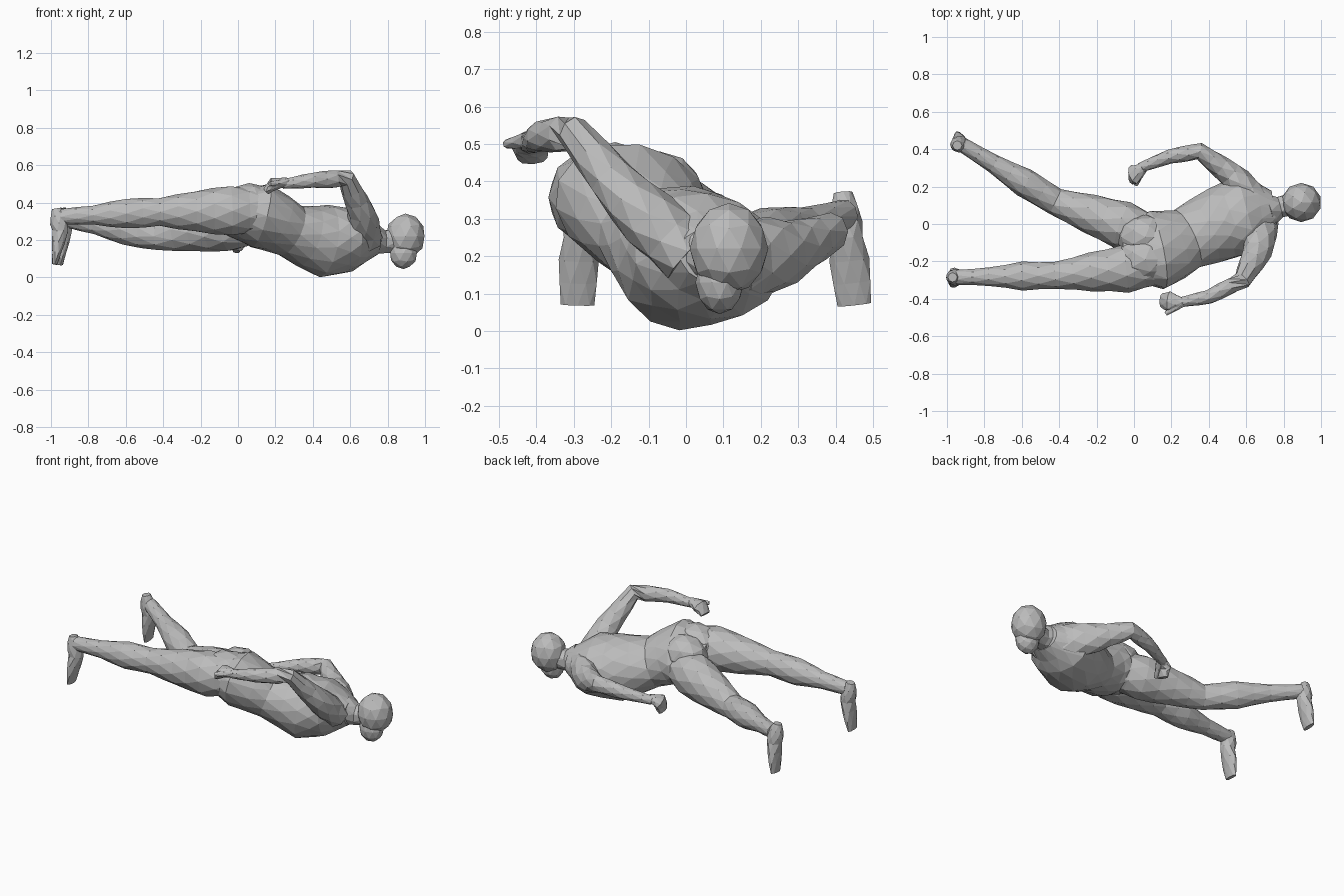
import bpy, bmesh, math
from mathutils import Vector

cube = bpy.data.objects.get("Cube")
if cube:
    bpy.data.objects.remove(cube, do_unlink=True)

grey = bpy.data.materials.new("plain grey")
grey.use_nodes = True
shade = (.5, .5, .5, 1)
grey.diffuse_color = shade
grey.node_tree.nodes["Principled BSDF"].inputs["Base Color"].default_value = shade

ACROSS = Vector((0, 1, 0))
ALONG = Vector((1, 0, 0))


def finish(name, bm):
    """Turn the mesh into a flat-shaded object of the single colour."""
    bmesh.ops.recalc_face_normals(bm, faces=bm.faces)
    mesh = bpy.data.meshes.new(name)
    bm.to_mesh(mesh)
    bm.free()
    mesh.materials.append(grey)
    obj = bpy.data.objects.new(name, mesh)
    bpy.context.collection.objects.link(obj)


def sample(values, t):
    """Blend between evenly spaced values, with t running from start to end."""
    position = t * (len(values) - 1)
    index = min(int(position), len(values) - 2)
    return values[index] + (values[index + 1] - values[index]) * (position - index)


def loft(name, path, widths, depths, sides_along, rings, sides=8):
    """Skin oval rings along a path, with the width lying along a side direction."""
    bm = bmesh.new()
    points = [Vector(p) for p in path]
    steps = [i / (rings - 1) for i in range(rings)]
    centres = [sample(points, t) for t in steps]
    loops = []
    for i, t in enumerate(steps):
        tangent = (centres[min(i + 1, rings - 1)] - centres[max(i - 1, 0)]).normalized()
        side = sample(sides_along, t)
        side = (side - tangent * side.dot(tangent)).normalized()
        up = tangent.cross(side)
        width, depth = sample(widths, t), sample(depths, t)
        loop = []
        for k in range(sides):
            angle = math.tau * (k + (i % 2) / 2) / sides
            offset = side * math.cos(angle) * width + up * math.sin(angle) * depth
            loop.append(bm.verts.new(centres[i] + offset))
        loops.append(loop)
    # Staggered triangles give the faceted skin
    for i, (a, b) in enumerate(zip(loops, loops[1:])):
        for k in range(sides):
            n = (k + 1) % sides
            if i % 2:
                bm.faces.new((a[k], a[n], b[n]))
                bm.faces.new((a[k], b[n], b[k]))
            else:
                bm.faces.new((a[k], a[n], b[k]))
                bm.faces.new((a[n], b[n], b[k]))
    bm.faces.new(loops[0])
    bm.faces.new(loops[-1])
    finish(name, bm)


def ball(name, centre, size):
    """Faceted ellipsoid."""
    bm = bmesh.new()
    bmesh.ops.create_icosphere(bm, subdivisions=2, radius=1)
    for vert in bm.verts:
        vert.co = Vector(c + v * s for c, v, s in zip(centre, vert.co, size))
    finish(name, bm)


def arm(side, path, upper_depth):
    radii = [.08, .08, .06, .045, .042, .035, .026]
    depths = [r * sample([upper_depth, 1.15, 1], i / 6) for i, r in enumerate(radii)]
    loft(side + "_arm", path, radii, depths, [Vector((.5, .8, 0))] * 2, rings=13)


def hand(side, wrist, knuckles, fingertips, thumb_tip):
    loft(side + "_hand", [wrist, knuckles, fingertips], [.026, .055, .04], [.025, .035, .02],
         [ACROSS] * 2, rings=5)
    radii = [.025, .012]
    loft(side + "_thumb", [wrist, thumb_tip], radii, radii, [ALONG + ACROSS] * 2, rings=3, sides=6)


def leg(side, path):
    radii = [.1, .13, .105, .073, .078, .05, .04]
    loft(side + "_leg", path, radii, [r * 1.05 for r in radii], [ACROSS] * 2, rings=13, sides=10)


def foot(side, heel, instep, toe):
    loft(side + "_foot", [heel, instep, toe], [.025, .045, .045, .058, .045],
         [.025, .05, .045, .03, .015], [ACROSS] * 2, rings=7)


# Torso, twisting from the rolled hips to the flatter shoulders
loft("torso",
     [(-.06, -.14, .33), (.12, -.14, .33), (.28, -.08, .25),
      (.46, 0, .195), (.61, .06, .2), (.75, .08, .2)],
     [.14, .22, .17, .2, .21, .1], [.1, .17, .14, .195, .165, .075],
     [Vector((0, -.9, .4)), Vector((.2, -.9, .2))], rings=11, sides=14)
ball("right_buttock", (.06, -.19, .38), (.16, .13, .125))
ball("left_buttock", (.06, -.07, .36), (.15, .12, .12))

# Neck, head and jaw, with the face turned down
loft("neck", [(.71, .07, .21), (.78, .09, .19), (.86, .11, .2)], [.1, .06, .06], [.09, .065, .065],
     [ACROSS] * 2, rings=3)
ball("head", (.895, .115, .22), (.107, .105, .122))
ball("jaw", (.885, .09, .13), (.075, .065, .085))

# Right arm with the elbow raised above the back, left arm bent outward
arm("right", [(.69, .01, .2), (.66, -.15, .35), (.58, -.3, .53), (.4, -.39, .52), (.24, -.42, .5)], 1.1)
hand("right", (.26, -.42, .51), (.19, -.415, .5), (.15, -.41, .46), (.17, -.48, .5))
arm("left", [(.65, .13, .19), (.51, .27, .21), (.35, .39, .265), (.19, .36, .24), (.03, .3, .21)], 1.35)
hand("left", (.05, .3, .22), (0, .265, .2), (-.01, .25, .14), (.01, .21, .15))

# Legs apart, feet with the toes pointing down
leg("right", [(.15, -.22, .36), (-.42, -.275, .35), (-.95, -.285, .325)])
foot("right", (-.97, -.285, .37), (-.95, -.285, .25), (-.98, -.29, .07))
leg("left", [(.12, -.07, .3), (-.42, .12, .22), (-.92, .425, .31)])
foot("left", (-.945, .42, .37), (-.93, .43, .25), (-.95, .45, .07))
